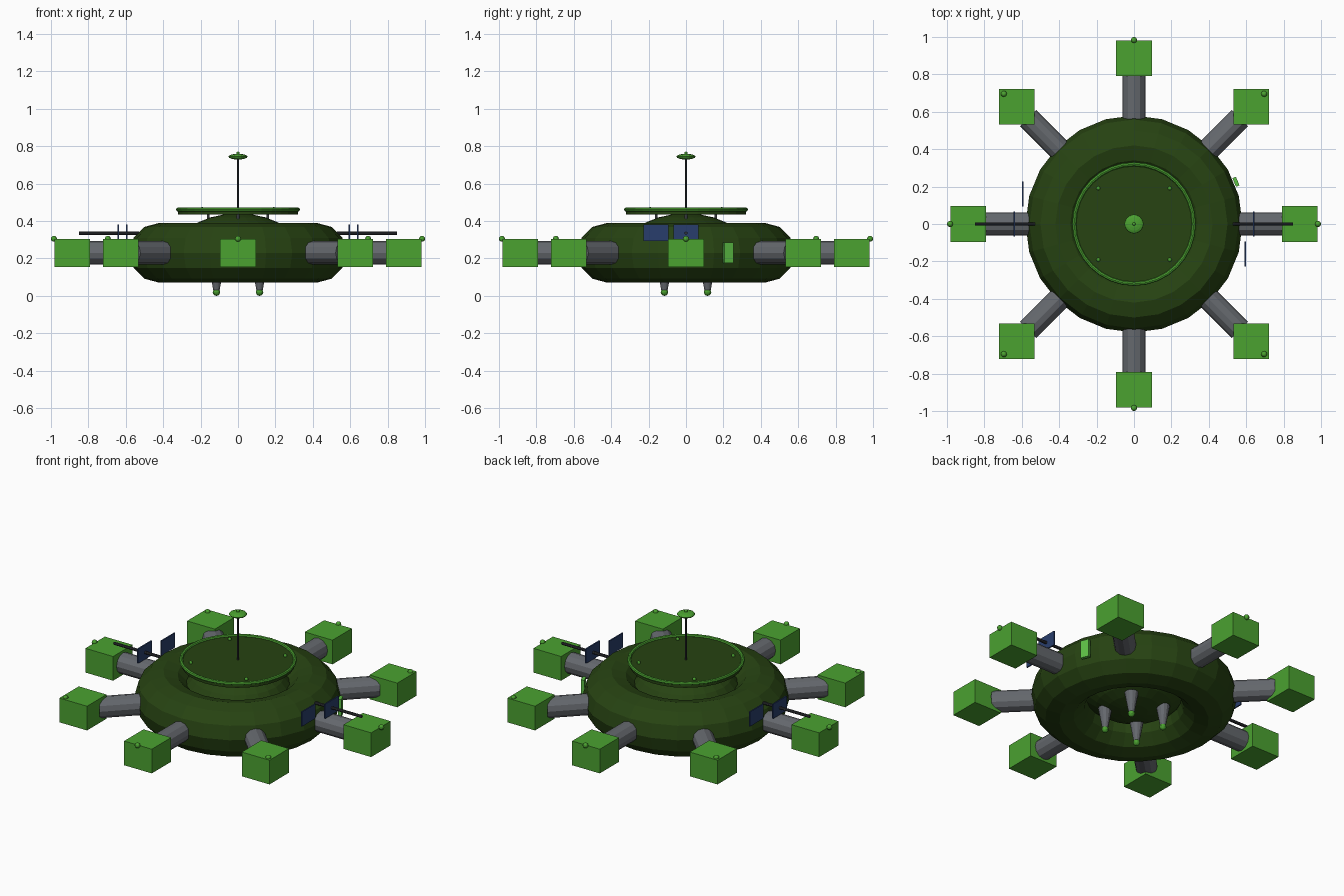
import bpy, math
from mathutils import Vector, Matrix

if "Cube" in bpy.data.objects:
    bpy.data.objects.remove(bpy.data.objects["Cube"])


def material(name, rgb):
    m = bpy.data.materials.new(name)
    m.diffuse_color = (*rgb, 1)
    m.use_nodes = True
    m.node_tree.nodes["Principled BSDF"].inputs["Base Color"].default_value = m.diffuse_color
    return m


HULL = material("dark_green", (0.020, 0.056, 0.006))
GREEN = material("green", (0.070, 0.36, 0.030))
BRIGHT = material("bright_green", (0.11, 0.52, 0.06))
GREY = material("grey", (0.13, 0.14, 0.155))
DARK = material("dark_grey", (0.03, 0.032, 0.038))
BLUE = material("panel_blue", (0.022, 0.048, 0.15))


def finish(name, mat):
    o = bpy.context.object
    o.name = name
    o.data.materials.append(mat)
    return o


def box(name, loc, size, mat, turn=0):
    bpy.ops.mesh.primitive_cube_add(size=1, location=loc, rotation=(0, 0, turn))
    bpy.context.object.scale = size
    return finish(name, mat)


def ball(name, loc, r, mat, squash=1, seg=12, rings=8):
    bpy.ops.mesh.primitive_uv_sphere_add(segments=seg, ring_count=rings, radius=1, location=loc)
    bpy.context.object.scale = (r, r, r * squash)
    return finish(name, mat)


def rod(name, a, b, r1, r2, mat, sides=12):
    a, b = Vector(a), Vector(b)
    d = b - a
    bpy.ops.mesh.primitive_cone_add(vertices=sides, radius1=r1, radius2=r2, depth=d.length,
                                    location=(a + b) / 2,
                                    rotation=d.to_track_quat('Z', 'Y').to_euler())
    return finish(name, mat)


def ring(name, z, major, minor, mat, seg, sides):
    bpy.ops.mesh.primitive_torus_add(location=(0, 0, z), major_radius=major, minor_radius=minor,
                                     major_segments=seg, minor_segments=sides)
    return finish(name, mat)


def polar(r, angle, z):
    return (r * math.cos(angle), r * math.sin(angle), z)


# Main ring and central hub
ring("habitat_ring", 0.23, 0.42, 0.16, HULL, 24, 12)
ball("hub", (0, 0, 0.28), 0.30, HULL, 0.16 / 0.30, 24, 12)

# Eight struts with docking pods and beacons
for i in range(8):
    a = i * math.pi / 4
    rod(f"strut_{i}", polar(0.42, a, 0.23), polar(0.80, a, 0.23), 0.062, 0.062, GREY)
    box(f"pod_{i}", polar(0.885, a, 0.23), (0.19, 0.19, 0.15), GREEN)
    ball(f"pod_beacon_{i}", polar(0.984, a, 0.305), 0.016, GREEN)

# Upper deck with rim, supports and deck lights
rod("deck", (0, 0, 0.435), (0, 0, 0.46), 0.32, 0.32, HULL, 32)
ring("deck_rim", 0.461, 0.32, 0.011, GREEN, 32, 8)
for i in range(4):
    a = i * math.pi / 2
    rod(f"deck_support_{i}", polar(0.16, a, 0.39), polar(0.16, a, 0.44), 0.007, 0.007, GREY, 8)
    ball(f"deck_light_{i}", polar(0.27, a + math.pi / 4, 0.464), 0.011, GREEN)

# Antenna mast and dish
rod("mast", (0, 0, 0.45), (0, 0, 0.75), 0.005, 0.005, DARK, 8)
ball("antenna_dish", (0, 0, 0.744), 0.051, GREEN, 0.3, 16, 8)
ball("antenna_tip", (0, 0, 0.762), 0.009, GREEN)

# Thrusters under the hub
for i in range(4):
    a = math.pi / 4 + i * math.pi / 2
    rod(f"thruster_{i}", polar(0.163, a, 0.025), polar(0.163, a, 0.155), 0.016, 0.040, GREY)
    ball(f"thruster_glow_{i}", polar(0.163, a, 0.02), 0.02, GREEN)

# Solar booms and panels, the left one turned half around
for side, s in (("right", 1), ("left", -1)):
    rod(f"{side}_boom", (0.53 * s, 0, 0.335), (0.85 * s, 0, 0.335), 0.009, 0.009, DARK, 8)
    box(f"{side}_panel_a", (0.641 * s, 0, 0.337), (0.008, 0.135, 0.09), BLUE)
    box(f"{side}_panel_b", (0.594 * s, -0.16 * s, 0.337), (0.008, 0.135, 0.09), BLUE)

# Airlock hatch on the ring
box("hatch", polar(0.59, math.pi / 8, 0.23), (0.02, 0.05, 0.11), BRIGHT, math.pi / 8)
